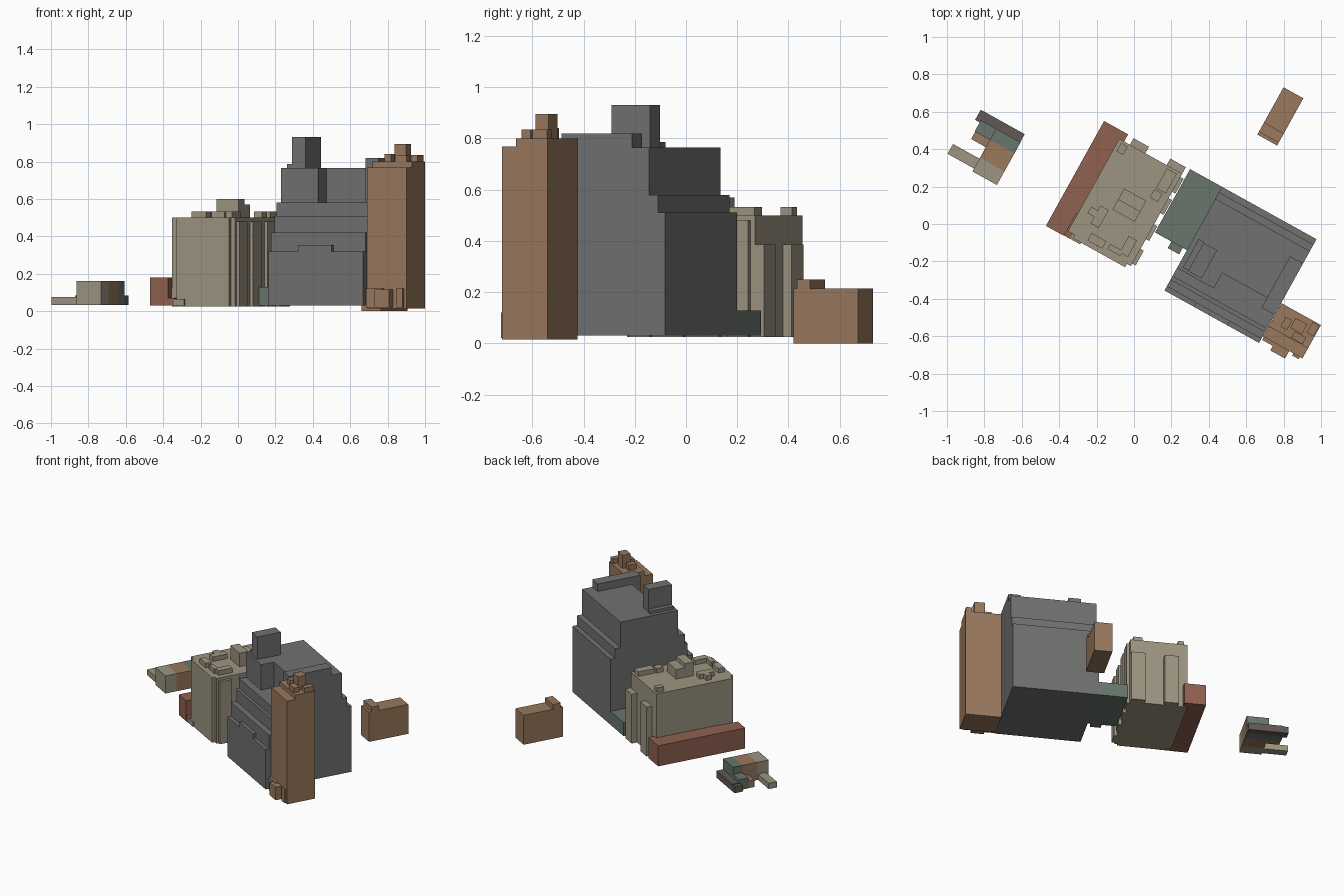
import bpy, bmesh, math
from mathutils import Matrix

# The whole block follows a street grid turned 29 degrees clockwise
TURN = Matrix.Rotation(math.radians(-29), 4, 'Z')


def material(name, rgb):
    m = bpy.data.materials.new(name)
    m.diffuse_color = (*rgb, 1)
    return m


GREY = material("grey", (0.16, 0.165, 0.16))
TAN = material("tan", (0.34, 0.30, 0.22))
BROWN = material("brown", (0.32, 0.19, 0.11))
RED = material("red", (0.28, 0.12, 0.08))
GREEN = material("green", (0.14, 0.18, 0.15))
DARK = material("dark", (0.12, 0.10, 0.09))


def blocks(name, mat, boxes):
    """One object from boxes (u0, u1, v0, v1, z0, z1) on the turned grid."""
    bm = bmesh.new()
    for u0, u1, v0, v1, z0, z1 in boxes:
        place = Matrix.Translation(((u0 + u1) / 2, (v0 + v1) / 2, (z0 + z1) / 2))
        size = Matrix.Diagonal((u1 - u0, v1 - v0, z1 - z0, 1))
        bmesh.ops.create_cube(bm, size=1, matrix=TURN @ place @ size)
    mesh = bpy.data.meshes.new(name)
    bm.to_mesh(mesh)
    bm.free()
    mesh.materials.append(mat)
    ob = bpy.data.objects.new(name, mesh)
    bpy.context.collection.objects.link(ob)
    return ob


# Large stepped building: stacked setbacks
blocks("main_building", GREY, [
    (.315, .893, -.232, .402, .03, .32),
    (.315, .893, -.207, .402, .32, .42),
    (.315, .893, -.166, .402, .42, .51),
    (.315, .893, -.145, .369, .51, .58),
    (.315, .54, -.094, .329, .58, .765),
    (.54, .813, .00, .329, .58, .765),
    (.813, .893, -.06, .329, .58, .765)])
blocks("front_bay", GREY, [(.495, .70, -.232, -.20, .32, .355)])
blocks("main_roof_tower", GREY, [(.375, .457, -.08, .092, .765, .93),
                                 (.342, .375, -.077, .097, .765, .787)])
blocks("main_roof_ridge", GREY, [(.813, .893, -.06, .254, .765, .82)])

# Low green annex between the two buildings
blocks("link_annex", GREEN, [(.12, .315, .015, .402, .03, .128),
                             (.22, .29, -.025, .015, .03, .09)])

# Brown corner tower with foot blocks and pinnacles
blocks("corner_tower", BROWN, [(.895, 1.136, -.192, .012, .015, .768),
                               (.895, 1.136, -.13, .012, .768, .80)])
blocks("tower_foot", BROWN, [(.90, 1.00, -.21, -.192, .02, .12),
                             (.965, 1.055, -.238, -.192, .02, .115),
                             (1.08, 1.12, -.205, -.192, .02, .12)])
blocks("tower_pinnacles", BROWN, [(1.00, 1.07, -.08, -.02, .80, .895),
                                  (1.09, 1.13, -.06, .005, .80, .835),
                                  (1.03, 1.10, -.125, -.085, .80, .835),
                                  (.95, .99, -.10, -.04, .80, .84)])

# Detached brown house
blocks("small_house", BROWN, [(.345, .466, .738, 1.027, 0, .215)])
blocks("small_house_ridge", BROWN, [(.345, .466, .755, .812, .215, .25)])

# Tan building: body, pilasters, plinth
blocks("tan_building", TAN, [(-.29, .095, -.205, .36, .025, .50)])
blocks("tan_plinth", TAN, [(-.268, -.20, -.235, -.205, .03, .065)])
blocks("tan_pilasters", TAN,
       [(u, u + .095, .36, .40, .025, .385) for u in (-.225, 0)]
       + [(-.25, .07, -.225, -.205, .025, .50)]
       + [(.095, .115, v, v + .09, .025, .48) for v in (-.19, -.04, .12, .25)])

# Tan roof clutter: centre box and small low boxes
blocks("tan_roof_box", TAN, [(-.138, -.003, .012, .075, .50, .60),
                             (-.138, -.003, .075, .14, .50, .57)])
blocks("tan_roof_units", TAN, [
    (cu - w / 2, cu + w / 2, cv - d / 2, cv + d / 2, .50, .533)
    for cu, cv, w, d in [(.04, .285, .06, .12), (.03, .19, .05, .05),
                         (-.18, -.055, .05, .11), (-.20, -.05, .09, .04),
                         (-.13, -.175, .09, .045), (.032, -.12, .05, .10),
                         (-.02, -.17, .08, .03), (-.25, .32, .04, .05)]])

# Long low red wing
blocks("red_wing", RED, [(-.407, -.297, -.19, .404, .03, .18),
                         (-.407, -.297, -.237, -.19, .03, .18),
                         (-.297, -.26, -.10, .404, .03, .18),
                         (-.297, -.275, -.20, -.10, .03, .12),
                         (-.297, -.26, -.235, -.20, .03, .07)])

# Small outlying cluster of coloured bands
blocks("cluster_tan", TAN, [(-.892, -.742, -.173, -.09, .033, .162),
                            (-1.054, -.892, -.155, -.095, .033, .075)])
blocks("cluster_brown", BROWN, [(-.892, -.742, -.09, .02, .033, .162),
                                (-.982, -.892, -.025, .02, .033, .085)])
blocks("cluster_green", GREEN, [(-.892, -.742, .02, .088, .033, .162),
                                (-.985, -.892, .02, .088, .033, .11)])
blocks("cluster_dark", DARK, [(-.98, -.744, .088, .137, .033, .085),
                              (-1.013, -.96, .075, .137, .033, .08)])
